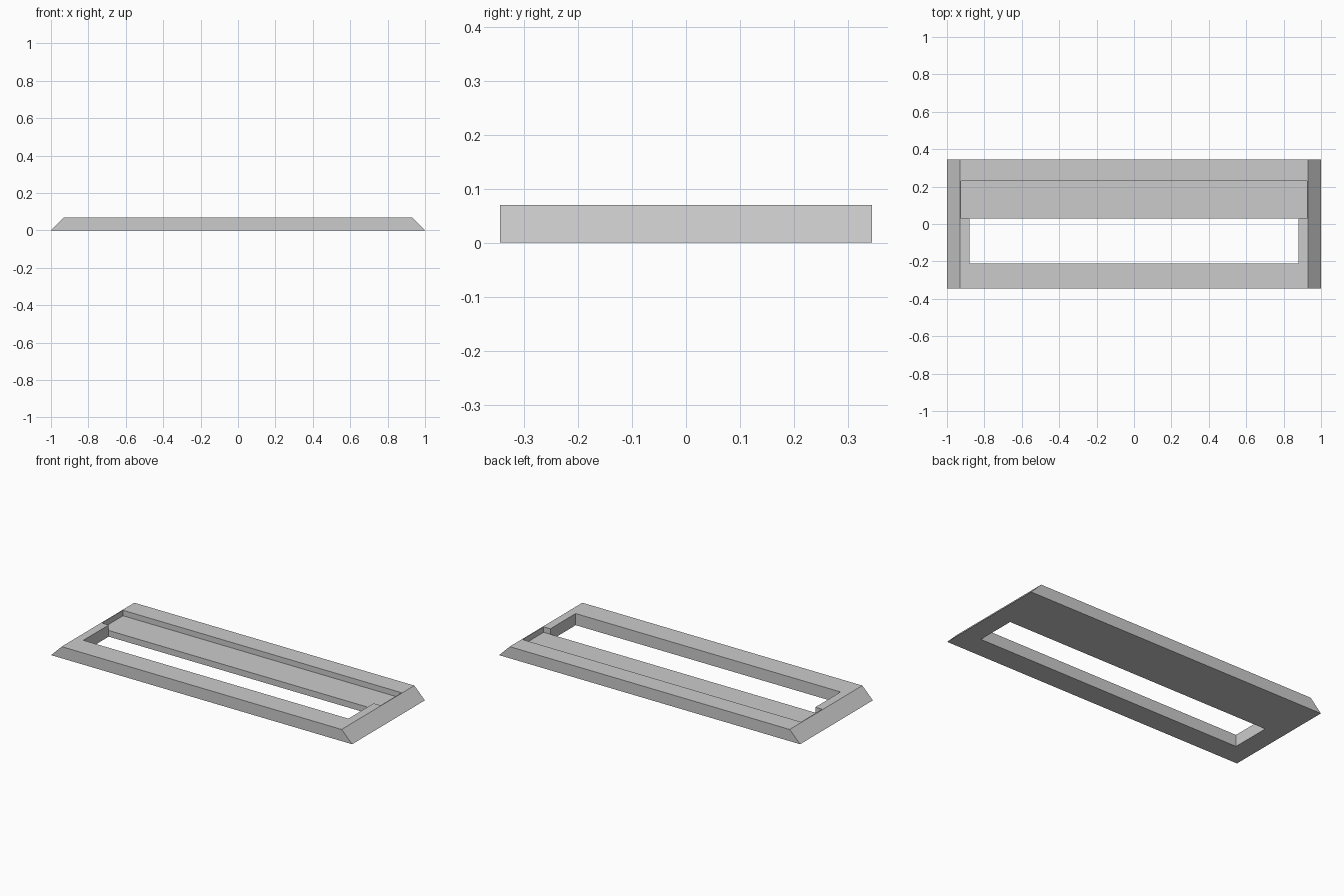
import bpy
import bmesh

if "Cube" in bpy.data.objects:
    bpy.data.objects.remove(bpy.data.objects["Cube"], do_unlink=True)

HEIGHT = 0.07
HALF_DEPTH = 0.345
LEDGE = 0.037

# Single matte grey
grey = bpy.data.materials.new("plain grey")
grey.use_nodes = True
colour = (0.6, 0.6, 0.6, 1)
grey.diffuse_color = colour
grey.node_tree.nodes["Principled BSDF"].inputs["Base Color"].default_value = colour


def prism(name, profile, y0, y1):
    """Extrude an x-z profile from y0 to y1."""
    bm = bmesh.new()
    face = bm.faces.new([bm.verts.new((x, y0, z)) for x, z in profile])
    new = bmesh.ops.extrude_face_region(bm, geom=[face])["geom"]
    verts = [v for v in new if isinstance(v, bmesh.types.BMVert)]
    bmesh.ops.translate(bm, verts=verts, vec=(0, y1 - y0, 0))
    bmesh.ops.recalc_face_normals(bm, faces=bm.faces)
    mesh = bpy.data.meshes.new(name)
    bm.to_mesh(mesh)
    bm.free()
    mesh.materials.append(grey)
    obj = bpy.data.objects.new(name, mesh)
    bpy.context.collection.objects.link(obj)
    return obj


def cut(target, name, half_width, y0, y1, z0):
    """Remove a box, open at the top, from the target."""
    top = HEIGHT + 0.1
    box = [(-half_width, z0), (half_width, z0), (half_width, top), (-half_width, top)]
    cutter = prism(name, box, y0, y1)
    cutter.hide_render = True
    mod = target.modifiers.new(name, "BOOLEAN")
    mod.operation = "DIFFERENCE"
    mod.solver = "EXACT"
    mod.object = cutter
    bpy.context.view_layer.objects.active = target
    bpy.ops.object.modifier_apply(modifier=name)
    bpy.data.objects.remove(cutter, do_unlink=True)


# Frame with sloping ends
frame = prism("bezel_frame", [(-1, 0), (1, 0), (0.93, HEIGHT), (-0.93, HEIGHT)],
              -HALF_DEPTH, HALF_DEPTH)

# Shallow recess behind the window, then the through window
cut(frame, "recess_cutter", 0.925, 0.03, 0.23, LEDGE)
cut(frame, "window_cutter", 0.88, -0.21, 0.03, -0.1)
